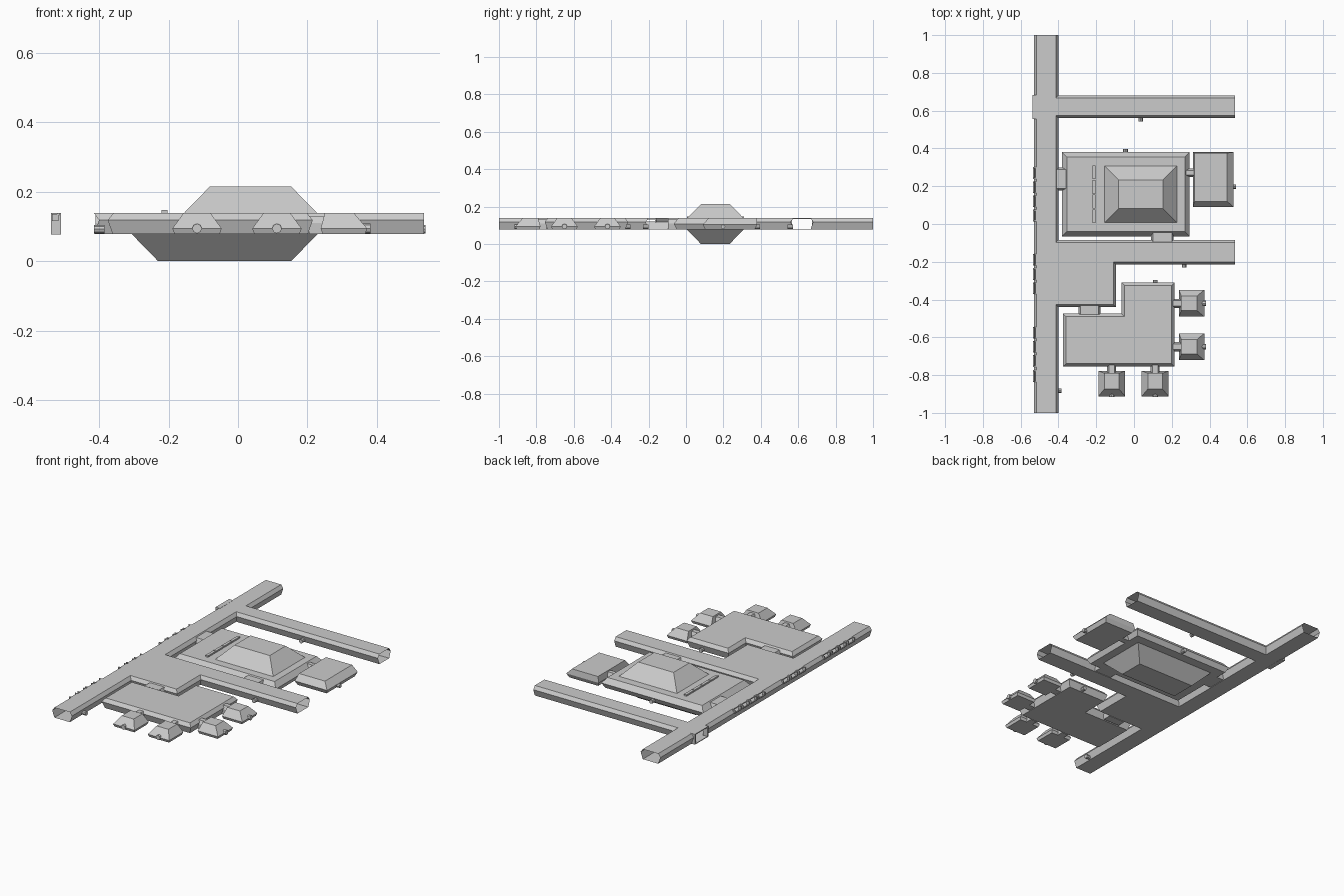
import bpy, bmesh, math
from mathutils import Vector

if "Cube" in bpy.data.objects:
    bpy.data.objects.remove(bpy.data.objects["Cube"])

Z0, ZM, Z1 = 0.078, 0.118, 0.138   # floor, widest level, ceiling


def inset(pts, dists):
    """Move each edge of a counter-clockwise outline inward by its own distance."""
    n, out = len(pts), []
    for i in range(n):
        p = Vector(pts[i])
        a = (p - Vector(pts[i - 1])).normalized()
        b = (Vector(pts[(i + 1) % n]) - p).normalized()
        da, db = dists[i - 1], dists[i]
        cross = a.x * b.y - a.y * b.x
        if abs(cross) < 1e-4:
            out.append(p + Vector((-b.y, b.x)) * db)
        else:
            out.append(p + (b * da - a * db) / cross)
    return out


def shell(name, pts, levels, flat=(), skip=()):
    """Loft an outline through (z, inset) levels; 'flat' edges stay put, 'skip' faces stay open."""
    bm = bmesh.new()
    n, rings = len(pts), []
    for z, d in levels:
        ds = [0 if i in flat else (d[i] if isinstance(d, tuple) else d) for i in range(n)]
        rings.append([bm.verts.new((p.x, p.y, z)) for p in inset(pts, ds)])
    for k in range(len(rings) - 1):
        lo, hi = rings[k], rings[k + 1]
        for i in range(n):
            if (k, i) not in skip:
                j = (i + 1) % n
                bm.faces.new((lo[i], lo[j], hi[j], hi[i]))
    bm.faces.new(rings[0][::-1])
    bm.faces.new(rings[-1])
    me = bpy.data.meshes.new(name)
    bm.to_mesh(me)
    bm.free()
    ob = bpy.data.objects.new(name, me)
    bpy.context.collection.objects.link(ob)
    return ob


def rect(x0, x1, y0, y1):
    return [(x0, y0), (x1, y0), (x1, y1), (x0, y1)]


def box(name, x0, x1, y0, y1, z0, z1):
    return shell(name, rect(x0, x1, y0, y1), [(z0, 0), (z1, 0)])


def port(name, x, y, along_x, length=0.02, r=0.012):
    """Small octagonal pipe stub low on a wall."""
    bpy.ops.mesh.primitive_cylinder_add(
        vertices=8, radius=r, depth=length, location=(x, y, Z0 + r + 0.002),
        rotation=(0, math.pi / 2, 0) if along_x else (math.pi / 2, 0, 0))
    bpy.context.object.name = name


# corridor network: hexagonal tube, open ends, windows along the west wall
windows = [0.27, 0.195, 0.12, 0.045, -0.19, -0.265, -0.34,
           -0.575, -0.65, -0.725, -0.805]
HW = 0.028
outline = [(-.53, -1), (-.40, -1), (-.40, -.44), (-.095, -.44), (-.095, -.215),
           (.535, -.215), (.535, -.085), (-.40, -.085), (-.40, .56), (.535, .56),
           (.535, .68), (-.40, .68), (-.40, 1), (-.53, 1), (-.53, .68), (-.53, .56)]
ends = {0, 5, 9, 12}
skip = {(k, i) for k in (0, 1) for i in ends | {14}}
for y in windows:
    skip.add((1, len(outline)))
    outline += [(-.53, y + HW), (-.53, y - HW)]
shell("corridors", outline, [(Z0, .014), (ZM, 0), (Z1, .014)], ends, skip)

# window frames: two jambs, a head and a sill on the sloping wall
for i, y in enumerate(windows):
    for s in (-1, 1):
        c = y + s * HW
        box(f"window_jamb_{i}", -.535, -.517, c - .003, c + .003, ZM - .002, Z1 - .002)
    box(f"window_head_{i}", -.521, -.514, y - HW, y + HW, Z1 - .006, Z1)
    box(f"window_sill_{i}", -.535, -.528, y - HW, y + HW, ZM - .003, ZM + .002)

# open hexagonal entrance on the west wall
for y0, y1 in ((.556, .566), (.674, .684)):
    box("entrance_jamb", -.538, -.51, y0, y1, Z0, Z1)
box("entrance_lintel", -.538, -.51, .556, .684, Z1 - .004, Z1 + .001)
box("entrance_sill", -.538, -.51, .556, .684, Z0 - .001, Z0 + .003)

# main hall with raised roof and sunken pit
shell("main_hall", rect(-.38, .295, -.065, .38), [(Z0, .015), (ZM - .01, 0), (Z1, .024)])
shell("hall_roof", rect(-.158, .23, .005, .31), [(Z1 - .002, 0), (.215, .077)])
shell("hall_pit", rect(-.307, .23, .003, .31), [(0, .077), (Z0 + .001, 0)])

# rooftop louvre strip
for i in range(4):
    y = .006 + i * .077
    box(f"roof_louvre_{i}", -.22, -.203, y, y + .072, Z1 - .002, Z1 + .009)

# side room
shell("side_room", rect(.312, .527, .09, .38),
      [(Z0, .012), (ZM - .015, 0), (Z1, (.03, .035, .004, .008))])

# L-shaped crew hall
shell("crew_hall", [(-.375, -.755), (.215, -.755), (.215, -.31), (-.065, -.31),
                    (-.065, -.475), (-.375, -.475)],
      [(Z0, .014), (ZM, 0), (Z1, .016)])

# four sleeping pods with connecting necks and ports
for i, x in enumerate((-.118, .112)):
    shell(f"south_pod_{i}", rect(x - .071, x + .071, -.912, -.778),
          [(Z0, .006), (.094, 0), (Z1, (.038, .032, .012, .032))])
    shell(f"south_pod_neck_{i}", rect(x - .024, x + .024, -.81, -.745),
          [(Z0, .002), (.11, 0), (.13, .01)], (0, 2))
    port(f"south_pod_port_{i}", x, -.906, False, .022, .014)
for i, y in enumerate((-.42, -.65)):
    shell(f"east_pod_{i}", rect(.238, .372, y - .071, y + .071),
          [(Z0, .006), (.094, 0), (Z1, (.032, .038, .032, .012))])
    shell(f"east_pod_neck_{i}", rect(.205, .265, y - .024, y + .024),
          [(Z0, .002), (.11, 0), (.13, .01)], (1, 3))
    port(f"east_pod_port_{i}", .37, y, True, .022, .014)

# doorway links between halls and corridors
for name, r, fl in (("hall_west_door", (-.41, -.36, .178, .298), (1, 3)),
                    ("hall_south_door", (.09, .21, -.095, -.045), (0, 2)),
                    ("side_room_door", (.275, .335, .25, .294), (1, 3)),
                    ("crew_hall_door", (-.293, -.177, -.48, -.43), (0, 2))):
    shell(name, rect(*r), [(Z0, .004), (ZM - .008, 0), (Z1 - .006, .01)], fl)

# pipe ports on the outer walls
for i, (x, y, ax) in enumerate(((.035, .558, False), (-.045, .381, False), (.525, .198, True),
                                (.265, -.216, False), (.112, -.312, False), (-.4, -.882, True))):
    port(f"wall_port_{i}", x, y, ax, .03)
